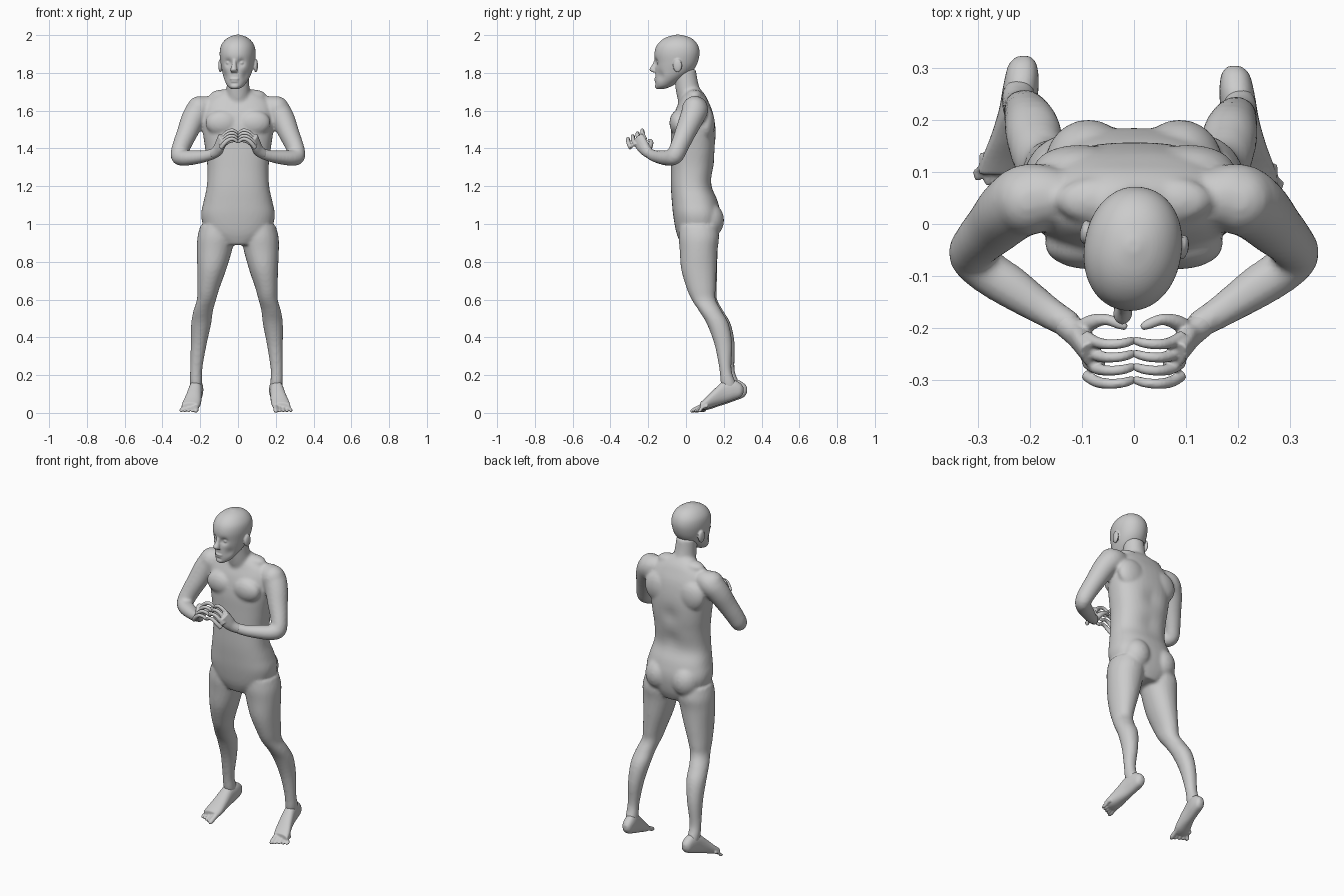
import bpy, bmesh, math
from mathutils import Vector, Matrix


def spline(rows, steps):
    """Catmull-Rom interpolation through rows of numbers."""
    out = []
    for i in range(len(rows) - 1):
        p = [rows[max(i - 1, 0)], rows[i], rows[i + 1], rows[min(i + 2, len(rows) - 1)]]
        for k in range(steps):
            t = k / steps
            out.append([0.5 * (2 * b + (c - a) * t + (2 * a - 5 * b + 4 * c - d) * t * t
                               + (3 * b - a - 3 * c + d) * t ** 3) for a, b, c, d in zip(*p)])
    return out + [list(rows[-1])]


def loft(bm, rows, axis=None, power=2.0, segs=24, steps=4):
    """Closed skin over rings (x, y, z, half width, half depth)."""
    pts = spline(rows, steps)
    rings = []
    for i, (x, y, z, a, b) in enumerate(pts):
        if axis == 'Z':
            u, v = Vector((1, 0, 0)), Vector((0, 1, 0))
        elif axis == 'Y':
            u, v = Vector((1, 0, 0)), Vector((0, 0, 1))
        else:
            t = (Vector(pts[min(i + 1, len(pts) - 1)][:3]) - Vector(pts[max(i - 1, 0)][:3])).normalized()
            u = Vector((0, 0, 1)).cross(t).normalized()
            v = t.cross(u)
        ring = []
        for k in range(segs):
            c, s = math.cos(2 * math.pi * k / segs), math.sin(2 * math.pi * k / segs)
            c = math.copysign(abs(c) ** (2 / power), c)
            s = math.copysign(abs(s) ** (2 / power), s)
            ring.append(bm.verts.new(Vector((x, y, z)) + u * a * c + v * b * s))
        rings.append(ring)
    for r, q in zip(rings, rings[1:]):
        for k in range(segs):
            n = (k + 1) % segs
            bm.faces.new((r[k], r[n], q[n], q[k]))
    bm.faces.new(rings[0][::-1])
    bm.faces.new(rings[-1])


def ball(bm, c, r):
    m = Matrix.Translation(c) @ Matrix.Diagonal((*r, 1))
    bmesh.ops.create_uvsphere(bm, u_segments=20, v_segments=12, radius=1, matrix=m)


def sculpt(bm, c, radius, push):
    """Soft push of the surface around a point."""
    for v in bm.verts:
        v.co += Vector(push) * math.exp(-((v.co - Vector(c)).length / radius) ** 2)


def finish(bm, name, voxel, smooth):
    bmesh.ops.recalc_face_normals(bm, faces=bm.faces)
    me = bpy.data.meshes.new(name)
    bm.to_mesh(me)
    bm.free()
    me.shade_smooth()
    ob = bpy.data.objects.new(name, me)
    bpy.context.collection.objects.link(ob)
    r = ob.modifiers.new("fuse", 'REMESH')
    r.mode, r.voxel_size, r.use_smooth_shade = 'VOXEL', voxel, True
    s = ob.modifiers.new("soften", 'SMOOTH')
    s.factor, s.iterations = 0.5, smooth
    return ob


def stance(s, x, y, z):
    """Mirror a leg point and add the slight uneven stance."""
    k = max(0, 1 - z / 0.9)
    return s * x - 0.011 * k, y - s * 0.011 * k, z


# Torso: z, half width, front y, back y
torso = [(0.89, 0.09, -0.025, 0.15), (0.95, 0.165, -0.05, 0.175), (1.04, 0.195, -0.067, 0.185),
         (1.12, 0.182, -0.075, 0.168), (1.20, 0.165, -0.08, 0.138), (1.30, 0.162, -0.08, 0.147),
         (1.40, 0.174, -0.08, 0.158), (1.50, 0.188, -0.078, 0.157), (1.59, 0.19, -0.06, 0.142),
         (1.65, 0.165, -0.035, 0.118), (1.685, 0.115, -0.02, 0.10), (1.715, 0.06, 0.0, 0.075)]
bm = bmesh.new()
loft(bm, [(0, (f + b) / 2, z, w, (b - f) / 2) for z, w, f, b in torso], 'Z', 2.4, 40)
sculpt(bm, (0, 0.16, 1.40), 0.05, (0, -0.012, 0))
sculpt(bm, (0, 0.16, 1.25), 0.05, (0, -0.010, 0))

# Neck
loft(bm, [(0, 0.035, 1.62, 0.07, 0.07), (0, 0.015, 1.69, 0.064, 0.066),
          (0, 0.002, 1.75, 0.059, 0.062), (-0.003, -0.01, 1.82, 0.058, 0.062)], 'Z')

legs = [(0.115, 0.065, 0.99, 0.085, 0.10), (0.117, 0.068, 0.93, 0.098, 0.107),
        (0.124, 0.067, 0.86, 0.093, 0.100), (0.137, 0.070, 0.76, 0.077, 0.094),
        (0.154, 0.083, 0.66, 0.059, 0.077), (0.163, 0.097, 0.60, 0.051, 0.064),
        (0.180, 0.133, 0.54, 0.052, 0.060), (0.190, 0.174, 0.47, 0.053, 0.058),
        (0.202, 0.205, 0.36, 0.042, 0.047), (0.213, 0.217, 0.23, 0.032, 0.032),
        (0.213, 0.232, 0.16, 0.033, 0.040), (0.210, 0.245, 0.11, 0.028, 0.036)]
arms = [(0.13, 0.05, 1.625, 0.05, 0.05), (0.195, 0.05, 1.608, 0.068, 0.068),
        (0.235, 0.03, 1.56, 0.064, 0.064), (0.27, -0.005, 1.48, 0.055, 0.055),
        (0.30, -0.035, 1.41, 0.047, 0.05), (0.312, -0.06, 1.362, 0.045, 0.047),
        (0.285, -0.09, 1.35, 0.043, 0.042), (0.235, -0.123, 1.352, 0.041, 0.038),
        (0.17, -0.167, 1.36, 0.032, 0.031), (0.115, -0.20, 1.378, 0.026, 0.028)]
for s in (-1, 1):
    loft(bm, [(*stance(s, x, y, z), a, b) for x, y, z, a, b in legs], 'Z', 2.1)
    loft(bm, [(s * x, y, z, a, b) for x, y, z, a, b in arms])
    ball(bm, (s * 0.088, 0.118, 1.02), (0.083, 0.084, 0.095))        # buttock
    ball(bm, (s * 0.085, -0.04, 1.535), (0.088, 0.048, 0.068))       # chest muscle
    ball(bm, (s * 0.205, 0.045, 1.605), (0.068, 0.068, 0.072))       # shoulder cap
    ball(bm, (s * 0.075, 0.045, 1.68), (0.075, 0.045, 0.032))        # neck slope
    ball(bm, (s * 0.105, 0.105, 1.53), (0.09, 0.048, 0.09))          # shoulder blade
finish(bm, "body", 0.009, 5)

# Head: z, half width, front y, back y
skull = [(1.714, 0.018, -0.155, -0.12), (1.728, 0.040, -0.16, -0.08), (1.75, 0.056, -0.162, -0.045),
         (1.78, 0.070, -0.163, 0.0), (1.81, 0.079, -0.163, 0.035), (1.85, 0.088, -0.164, 0.06),
         (1.90, 0.094, -0.168, 0.072), (1.94, 0.089, -0.158, 0.066), (1.97, 0.071, -0.134, 0.046),
         (1.99, 0.045, -0.10, 0.015), (2.002, 0.012, -0.055, -0.03)]
bm = bmesh.new()
loft(bm, [(0, (f + b) / 2, z, w, (b - f) / 2) for z, w, f, b in skull], 'Z', 2.1, 48, 6)
for s in (-1, 1):
    sculpt(bm, (s * 0.034, -0.155, 1.853), 0.019, (0, 0.016, 0))     # eye socket
    sculpt(bm, (s * 0.055, -0.13, 1.785), 0.025, (-s * 0.004, 0.008, 0))
    ball(bm, (s * 0.034, -0.139, 1.853), (0.014, 0.012, 0.010))      # eye
    ball(bm, (s * 0.095, -0.03, 1.838), (0.011, 0.024, 0.036))       # ear
ball(bm, (0, -0.158, 1.767), (0.026, 0.012, 0.007))                  # upper lip
ball(bm, (0, -0.157, 1.755), (0.022, 0.011, 0.006))                  # lower lip
ball(bm, (0, -0.15, 1.73), (0.025, 0.016, 0.016))                    # chin
loft(bm, [(0, -0.156, 1.872, 0.011, 0.012), (0, -0.164, 1.845, 0.012, 0.015),
          (0, -0.175, 1.818, 0.018, 0.021), (0, -0.166, 1.803, 0.017, 0.014)], 'Z')
turn = Matrix.Rotation(math.radians(-9), 3, 'Z')
bmesh.ops.rotate(bm, cent=(0, -0.035, 0), matrix=turn, verts=bm.verts)
finish(bm, "head", 0.0045, 2)

# Hands: arched fingers meeting at the middle
for s, side in ((-1, "left"), (1, "right")):
    bm = bmesh.new()
    tube = lambda rows: loft(bm, [(s * x, y, z, a, b) for x, y, z, a, b in rows], segs=14)
    palm = [(0.135, -0.19, 1.37, 0.026, 0.027), (0.108, -0.213, 1.39, 0.026, 0.032),
            (0.094, -0.235, 1.42, 0.022, 0.038), (0.078, -0.258, 1.455, 0.020, 0.040)]
    tube(palm)
    for i in range(4):
        t = i / 3
        y, z = -0.228 - 0.076 * t, 1.472 - 0.045 * t
        tube([(0.092, y + 0.012, z - 0.025, 0.011, 0.013), (0.072, y, z, 0.011, 0.012),
              (0.048, y - 0.004, z + 0.020, 0.010, 0.011), (0.022, y - 0.002, z + 0.022, 0.0095, 0.010),
              (0.004, y + 0.003, z + 0.008, 0.008, 0.009), (-0.002, y + 0.004, z + 0.002, 0.004, 0.004)])
    tube([(0.105, -0.205, 1.39, 0.017, 0.02), (0.083, -0.19, 1.415, 0.015, 0.016),
          (0.055, -0.184, 1.435, 0.011, 0.012), (0.028, -0.193, 1.442, 0.010, 0.010),
          (0.014, -0.20, 1.442, 0.006, 0.006)])
    finish(bm, side + "_hand", 0.004, 2)

# Feet: heel raised, toes splayed outward
foot = [(0.203, 0.314, 0.122, 0.012, 0.014), (0.205, 0.298, 0.120, 0.027, 0.036),
        (0.208, 0.26, 0.122, 0.034, 0.054), (0.215, 0.21, 0.110, 0.036, 0.060),
        (0.224, 0.16, 0.080, 0.042, 0.046), (0.235, 0.115, 0.050, 0.048, 0.031),
        (0.243, 0.085, 0.034, 0.046, 0.020)]
for s, side in ((-1, "left"), (1, "right")):
    bm = bmesh.new()
    loft(bm, [(*stance(s, x, y, z), a, b) for x, y, z, a, b in foot], 'Y', 2.3)
    for i in range(5):
        r = 0.014 if i == 0 else 0.0095
        bx, tx, ty = 0.208 + 0.0175 * i, 0.212 + 0.0195 * i, 0.043 + 0.0095 * i
        rows = [(bx, 0.115 + 0.003 * i, 0.038, r, r), (bx + 0.002, 0.085 + 0.004 * i, 0.030, r, r),
                (tx, ty + 0.012, 0.016, r, r), (tx, ty - 0.002, 0.011, r * 0.8, r * 0.75),
                (tx, ty - 0.009, 0.009, r * 0.4, r * 0.4)]
        loft(bm, [(*stance(s, x, y, z), a, b) for x, y, z, a, b in rows], 'Y', segs=12)
    finish(bm, side + "_foot", 0.0045, 2)
